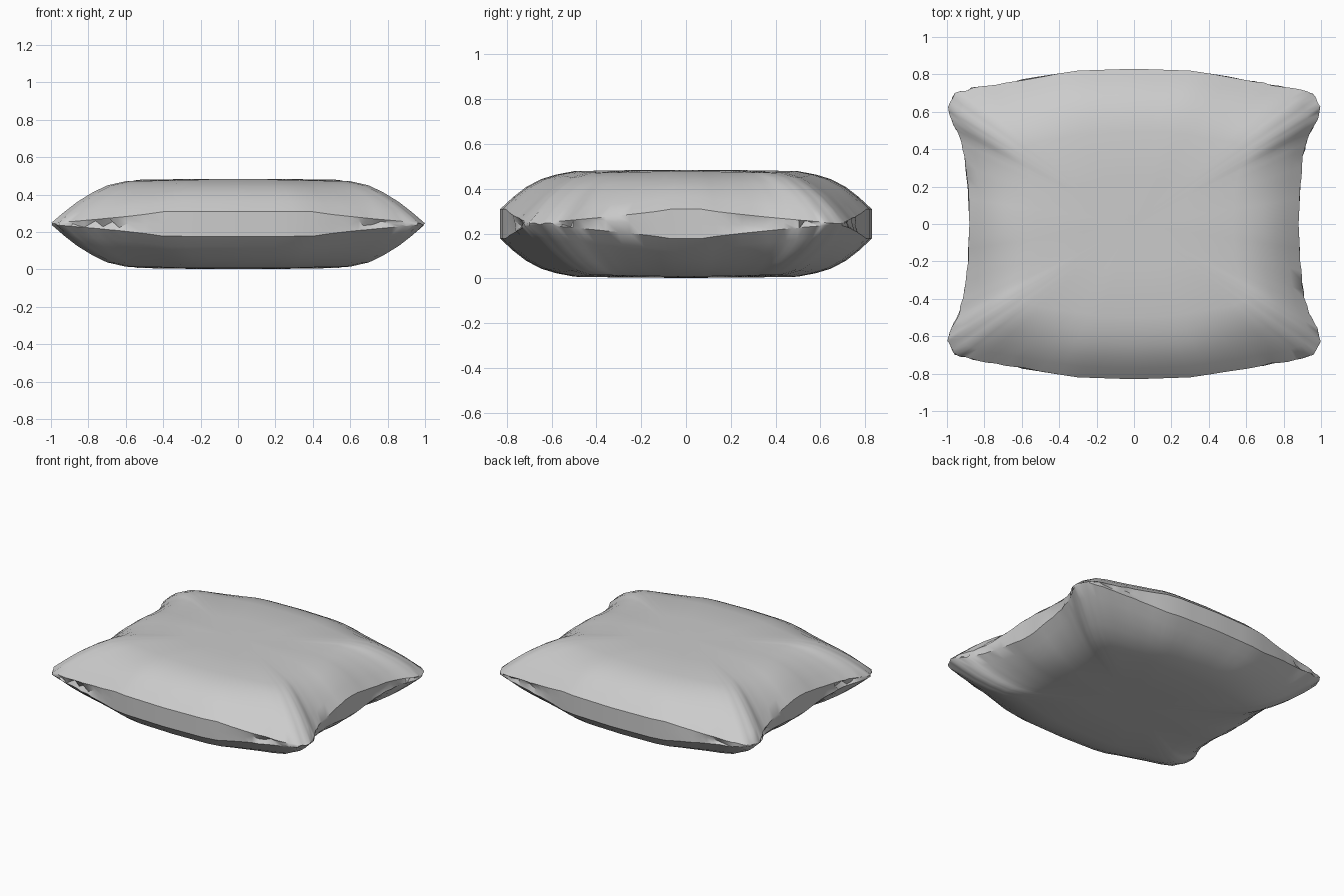
import bpy, bmesh, math, random
from mathutils import Vector

random.seed(4)
cube = bpy.data.objects.get("Cube")
if cube:
    bpy.data.objects.remove(cube, do_unlink=True)

MID = 0.243  # height of the seam

# One quarter of the outline, from the middle of the left side to the middle of the back
quarter = [(0.88, 0), (0.89, 0.2), (0.91, 0.36), (0.94, 0.48), (0.985, 0.56), (1, 0.63),
           (0.96, 0.7), (0.87, 0.73), (0.74, 0.75), (0.6, 0.775), (0.3, 0.82), (0, 0.83)]
# Half thickness on each ring: scale, at side middles, at corners
rings = [(1, 0.066, 0.004), (0.93, 0.12, 0.06), (0.86, 0.165, 0.115), (0.78, 0.2, 0.165),
         (0.7, 0.22, 0.205), (0.6, 0.236, 0.228), (0.3, 0.24, 0.238)]


def refine(points, steps=3):
    fine = []
    for a, b in zip(points, points[1:]):
        fine += [Vector(a).lerp(Vector(b), i / steps) for i in range(steps)]
    return fine + [Vector(points[-1])]


def full_outline():
    q = refine(quarter)
    mirrored = [Vector((-p.x, p.y)) for p in reversed(q)][1:]
    half = q + mirrored
    return half + [Vector((p.x, -p.y)) for p in reversed(half)][1:-1]


def near_corner(p, reach):
    d = (Vector((abs(p.x), abs(p.y))) - Vector((0.98, 0.66))).length
    return max(0.0, 1 - d / reach) ** 0.8


outline = full_outline()
count = len(outline)
bm = bmesh.new()


def shell(sign):
    loops = []
    for k, (scale, side, corner) in enumerate(rings):
        loop = []
        for p in outline:
            c = near_corner(p, 0.6)
            h = side + (corner - side) * c
            q = p * scale
            if k == 0:  # ruffled seam edge
                q = q * (1 - random.uniform(0, 0.012) * min(1, 2 * c))
            loop.append(bm.verts.new((q.x, q.y, MID + sign * h)))
        loops.append(loop)
    for a, b in zip(loops, loops[1:]):
        bridge(a, b)
    centre = bm.verts.new((0, 0, MID + sign * 0.241))
    for i in range(count):
        bm.faces.new((loops[-1][i], loops[-1][(i + 1) % count], centre))
    return loops[0]


def bridge(a, b):
    for i in range(count):
        j = (i + 1) % count
        bm.faces.new((a[i], a[j], b[j], b[i]))


# Padded top and bottom
top, bottom = shell(1), shell(-1)

# Side band, crumpled beside each corner
band = []
for p in outline:
    c = near_corner(p, 0.5)
    crumple = min(1, 3 * c) if c < 0.85 else 0.2
    q = p * (1 - random.uniform(0, 0.035) * crumple)
    band.append(bm.verts.new((q.x, q.y, MID + random.uniform(-0.02, 0.02) * crumple)))
bridge(top, band)
bridge(band, bottom)
bmesh.ops.recalc_face_normals(bm, faces=bm.faces)

mesh = bpy.data.meshes.new("pillow")
bm.to_mesh(mesh)
bm.free()
pillow = bpy.data.objects.new("pillow", mesh)
bpy.context.collection.objects.link(pillow)

# Plain grey cloth
cloth = bpy.data.materials.new("grey cloth")
cloth.use_nodes = True
grey = (0.6, 0.6, 0.6, 1)
cloth.diffuse_color = grey
cloth.node_tree.nodes["Principled BSDF"].inputs["Base Color"].default_value = grey
mesh.materials.append(cloth)

bpy.context.view_layer.objects.active = pillow
pillow.select_set(True)
bpy.ops.object.shade_smooth_by_angle(angle=math.radians(40))
